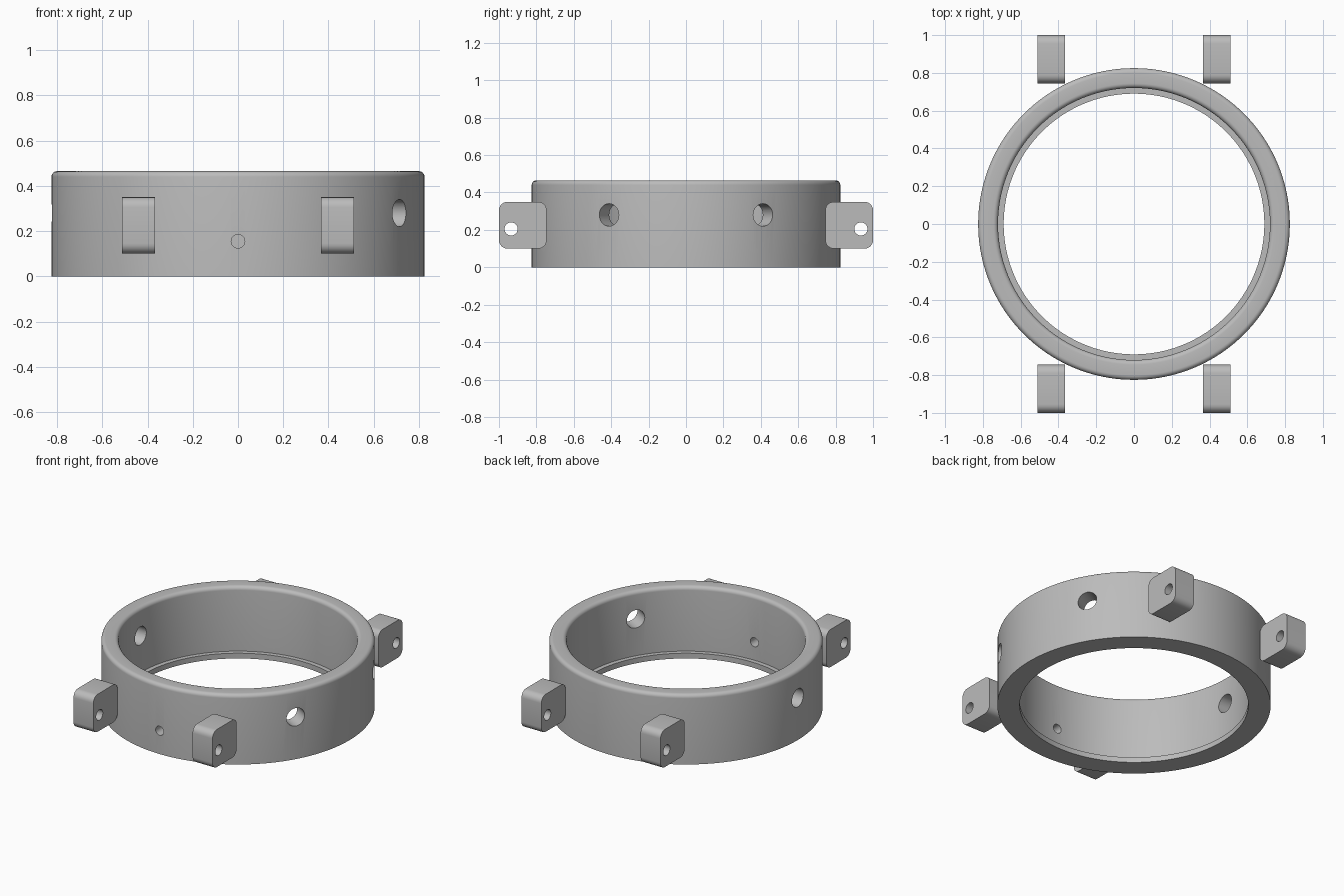
import bpy, bmesh
from math import sin, cos, pi, radians
from mathutils import Vector, Matrix

cube = bpy.data.objects.get("Cube")
if cube:
    bpy.data.objects.remove(cube, do_unlink=True)

grey = bpy.data.materials.new("plain_grey")
grey.use_nodes = True
colour = (0.5, 0.5, 0.5, 1)
grey.diffuse_color = colour
grey.node_tree.nodes["Principled BSDF"].inputs["Base Color"].default_value = colour


def make_object(name, bm):
    bmesh.ops.recalc_face_normals(bm, faces=bm.faces)
    mesh = bpy.data.meshes.new(name)
    bm.to_mesh(mesh)
    bm.free()
    mesh.materials.append(grey)
    obj = bpy.data.objects.new(name, mesh)
    bpy.context.collection.objects.link(obj)
    return obj


def arc(cx, cy, r, start, steps=6):
    """Quarter circle, counter-clockwise from the start angle in degrees."""
    angles = [radians(start + 90 * i / steps) for i in range(steps + 1)]
    return [(cx + r * cos(a), cy + r * sin(a)) for a in angles]


def activate(obj):
    bpy.ops.object.select_all(action='DESELECT')
    obj.select_set(True)
    bpy.context.view_layer.objects.active = obj


def drill(obj, centre, direction, radius, length):
    """Cut a round hole along a direction, then remove the cutter."""
    bm = bmesh.new()
    turn = Vector(direction).to_track_quat('Z', 'Y').to_matrix().to_4x4()
    bmesh.ops.create_cone(bm, cap_ends=True, segments=40, radius1=radius, radius2=radius,
                          depth=length, matrix=Matrix.Translation(centre) @ turn)
    cutter = make_object("hole_cutter", bm)
    cutter.hide_render = True
    mod = obj.modifiers.new("hole", 'BOOLEAN')
    mod.operation = 'DIFFERENCE'
    mod.solver = 'EXACT'
    mod.object = cutter
    activate(obj)
    bpy.ops.object.modifier_apply(modifier=mod.name)
    bpy.data.objects.remove(cutter, do_unlink=True)


def finish(obj):
    activate(obj)
    bpy.ops.object.shade_smooth_by_angle(angle=radians(30))


# Ring: lathed wall with a small inner lip and rounded top rim
outer, inner, lip, top, fillet = 0.825, 0.72, 0.69, 0.465, 0.025
profile = [(lip, 0), (outer, 0)]
profile += arc(outer - fillet, top - fillet, fillet, 0)
profile += arc(inner + fillet, top - fillet, fillet, 90)
profile += [(inner, 0.035), (lip, 0.035)]
bm = bmesh.new()
verts = [bm.verts.new((r, 0, z)) for r, z in profile]
edges = [bm.edges.new((v, verts[i - 1])) for i, v in enumerate(verts)]
bmesh.ops.spin(bm, geom=verts + edges, cent=(0, 0, 0), axis=(0, 0, 1),
               angle=2 * pi, steps=160, use_merge=True)
bmesh.ops.remove_doubles(bm, verts=bm.verts, dist=0.0001)
ring = make_object("ring", bm)

# Three large side holes and one small front hole
for degrees, z, radius in ((-30, 0.28, 0.06), (30, 0.28, 0.06), (180, 0.28, 0.06), (-90, 0.155, 0.03)):
    d = Vector((cos(radians(degrees)), sin(radians(degrees)), 0))
    drill(ring, d * 0.77 + Vector((0, 0, z)), d, radius, 0.4)
finish(ring)

# Four rounded mounting lugs, each with a cross hole
y0, y1, z0, z1, corner = 0.745, 1.0, 0.1, 0.35, 0.045
outline = (arc(y1 - corner, z1 - corner, corner, 0) + arc(y0 + corner, z1 - corner, corner, 90)
           + arc(y0 + corner, z0 + corner, corner, 180) + arc(y1 - corner, z0 + corner, corner, 270))
for side, sx in (("left", 1), ("right", -1)):
    for end, sy in (("front", -1), ("back", 1)):
        bm = bmesh.new()
        face = bm.faces.new([bm.verts.new((sx * 0.366, sy * y, z)) for y, z in outline])
        out = bmesh.ops.extrude_face_region(bm, geom=[face], use_keep_orig=True)
        moved = [g for g in out["geom"] if isinstance(g, bmesh.types.BMVert)]
        bmesh.ops.translate(bm, verts=moved, vec=(sx * 0.146, 0, 0))
        lug = make_object(f"{end}_{side}_lug", bm)
        drill(lug, Vector((sx * 0.439, sy * 0.935, 0.205)), (1, 0, 0), 0.035, 0.4)
        finish(lug)
